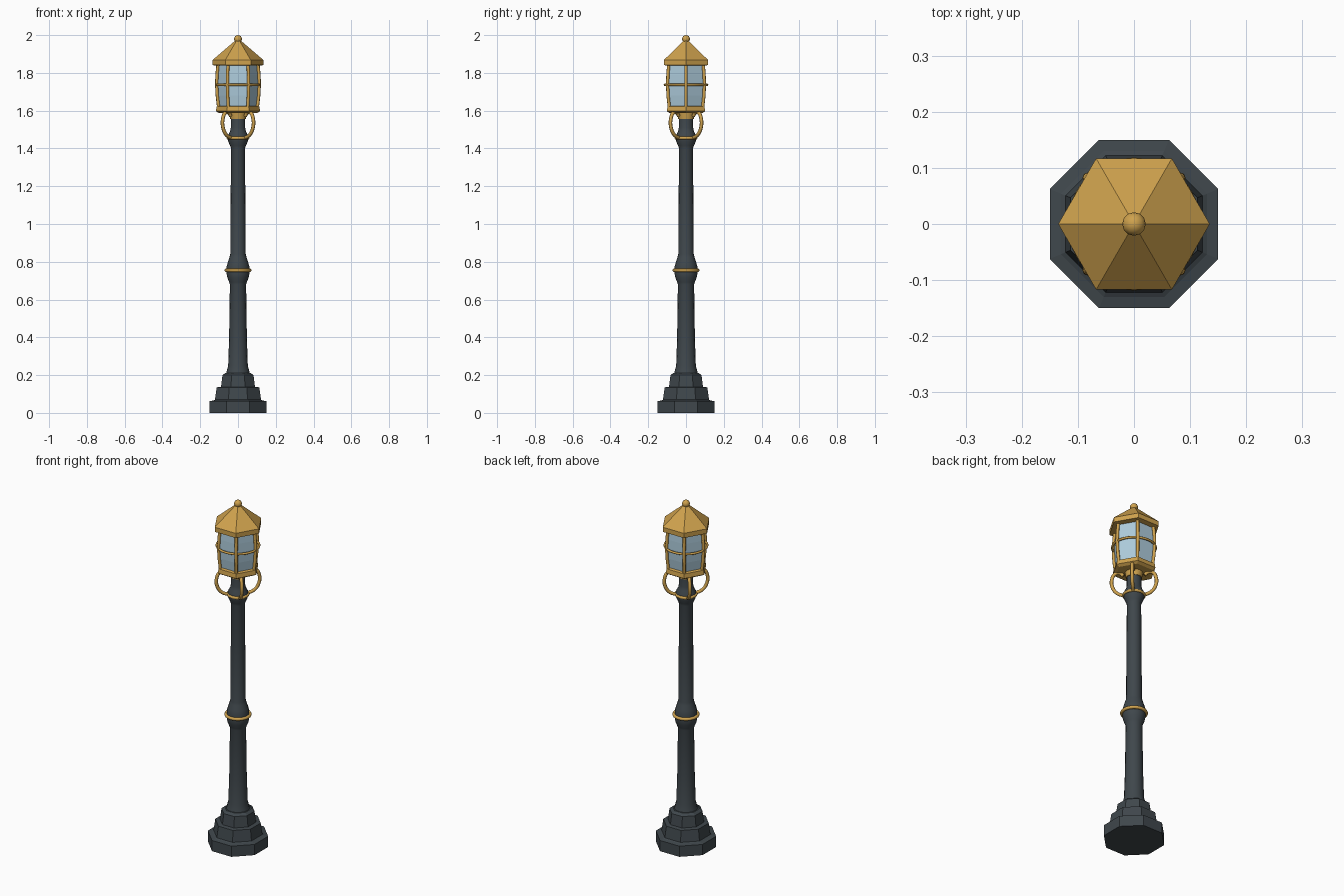
import bpy, bmesh, math
from math import pi, cos, sin

if "Cube" in bpy.data.objects:
    bpy.data.objects.remove(bpy.data.objects["Cube"])


def material(name, rgb):
    m = bpy.data.materials.new(name)
    m.diffuse_color = (*rgb, 1)
    m.use_nodes = True
    m.node_tree.nodes["Principled BSDF"].inputs["Base Color"].default_value = m.diffuse_color
    return m


IRON = material("dark iron", (0.05, 0.063, 0.072))
GOLD = material("gold brass", (0.62, 0.36, 0.075))
GLASS = material("pale blue glass", (0.42, 0.60, 0.71))


def finish(name, bm, mat, smooth=None):
    bmesh.ops.recalc_face_normals(bm, faces=bm.faces)
    me = bpy.data.meshes.new(name)
    bm.to_mesh(me)
    bm.free()
    me.materials.append(mat)
    ob = bpy.data.objects.new(name, me)
    bpy.context.collection.objects.link(ob)
    if smooth:
        bpy.ops.object.select_all(action='DESELECT')
        ob.select_set(True)
        bpy.context.view_layer.objects.active = ob
        bpy.ops.object.shade_smooth_by_angle(angle=math.radians(smooth))
    return ob


def lathe(name, profile, sides, mat, offset=0.0, smooth=None):
    """Closed turned solid from (radius, z) points."""
    bm = bmesh.new()
    rings = []
    for r, z in profile:
        rings.append([bm.verts.new((r * cos(offset + 2 * pi * i / sides),
                                    r * sin(offset + 2 * pi * i / sides), z))
                      for i in range(sides)])
    for a, b in zip(rings, rings[1:]):
        for i in range(sides):
            j = (i + 1) % sides
            bm.faces.new((a[i], a[j], b[j], b[i]))
    bm.faces.new(rings[0][::-1])
    bm.faces.new(rings[-1])
    return finish(name, bm, mat, smooth)


def torus(name, z, major, minor, mat):
    bpy.ops.mesh.primitive_torus_add(location=(0, 0, z), major_radius=major, minor_radius=minor,
                                     major_segments=32, minor_segments=8)
    ob = bpy.context.object
    ob.name = name
    ob.data.materials.append(mat)
    bpy.ops.object.shade_smooth_by_angle(angle=math.radians(60))


def tube(name, points, radius, angle, mat, spline='POLY'):
    """Round tube along (r, z) points in the vertical plane at the given angle."""
    cu = bpy.data.curves.new(name, 'CURVE')
    cu.dimensions = '3D'
    cu.bevel_depth = radius
    cu.bevel_resolution = 2
    cu.use_fill_caps = True
    sp = cu.splines.new(spline)
    if spline == 'BEZIER':
        sp.bezier_points.add(len(points) - 1)
        sp.resolution_u = 5
        for p, (r, z) in zip(sp.bezier_points, points):
            p.co = (r * cos(angle), r * sin(angle), z)
            p.handle_left_type = p.handle_right_type = 'AUTO'
    else:
        sp.points.add(len(points) - 1)
        for p, (r, z) in zip(sp.points, points):
            p.co = (r * cos(angle), r * sin(angle), z, 1)
    cu.materials.append(mat)
    ob = bpy.data.objects.new(name, cu)
    bpy.context.collection.objects.link(ob)


# Stepped octagonal base (apothem sizes converted to corner radius)
k = 1 / cos(pi / 8)
steps = [(0.15, 0), (0.15, 0.062), (0.13, 0.066), (0.122, 0.07), (0.113, 0.135),
         (0.09, 0.138), (0.082, 0.2), (0.066, 0.212)]
lathe("stepped_base", [(r * k, z) for r, z in steps], 8, IRON, pi / 8)

# Round post with mid bulge and top collar
post = [(0.064, 0.2), (0.06, 0.22), (0.052, 0.25), (0.047, 0.4), (0.043, 0.68), (0.047, 0.692),
        (0.056, 0.715), (0.06, 0.735), (0.06, 0.775), (0.054, 0.797), (0.045, 0.825),
        (0.041, 0.84), (0.037, 1.4), (0.042, 1.415), (0.052, 1.437), (0.055, 1.455),
        (0.052, 1.472), (0.042, 1.49), (0.038, 1.51), (0.038, 1.565)]
lathe("post", post, 16, IRON, smooth=40)

# Gold rings on the post
torus("middle_ring", 0.755, 0.063, 0.009, GOLD)
torus("upper_ring", 1.455, 0.053, 0.008, GOLD)

# Four curled brackets on the diagonals
arm = [(0.052, 1.455), (0.088, 1.472), (0.112, 1.51), (0.114, 1.555),
       (0.095, 1.588), (0.07, 1.588), (0.055, 1.572)]
for i in range(4):
    tube("bracket_%d" % i, arm, 0.0095, pi / 4 + i * pi / 2, GOLD, 'BEZIER')

# Lantern floor with its neck
lathe("lantern_neck", [(0.042, 1.557), (0.048, 1.595)], 16, GOLD, smooth=40)
lathe("lantern_floor", [(0.1, 1.587), (0.117, 1.597), (0.113, 1.622), (0.1, 1.626)], 6, GOLD)

# Bulged six-sided glass with corner bars
bulge = [(0.102, 1.615), (0.11, 1.68), (0.113, 1.74), (0.111, 1.79), (0.106, 1.845)]
lathe("glass", [(r - 0.006, z) for r, z in bulge], 6, GLASS)
for i in range(6):
    tube("corner_bar_%d" % i, bulge, 0.0085, i * pi / 3, GOLD)
torus("glass_ring", 1.737, 0.112, 0.0065, GOLD)

# Roof and finial
lathe("roof", [(0.105, 1.838), (0.135, 1.841), (0.135, 1.868), (0.018, 1.968)], 6, GOLD)
bpy.ops.mesh.primitive_uv_sphere_add(segments=12, ring_count=8, radius=0.021, location=(0, 0, 1.979))
ball = bpy.context.object
ball.name = "finial_ball"
ball.data.materials.append(GOLD)
bpy.ops.object.shade_smooth_by_angle(angle=math.radians(60))
